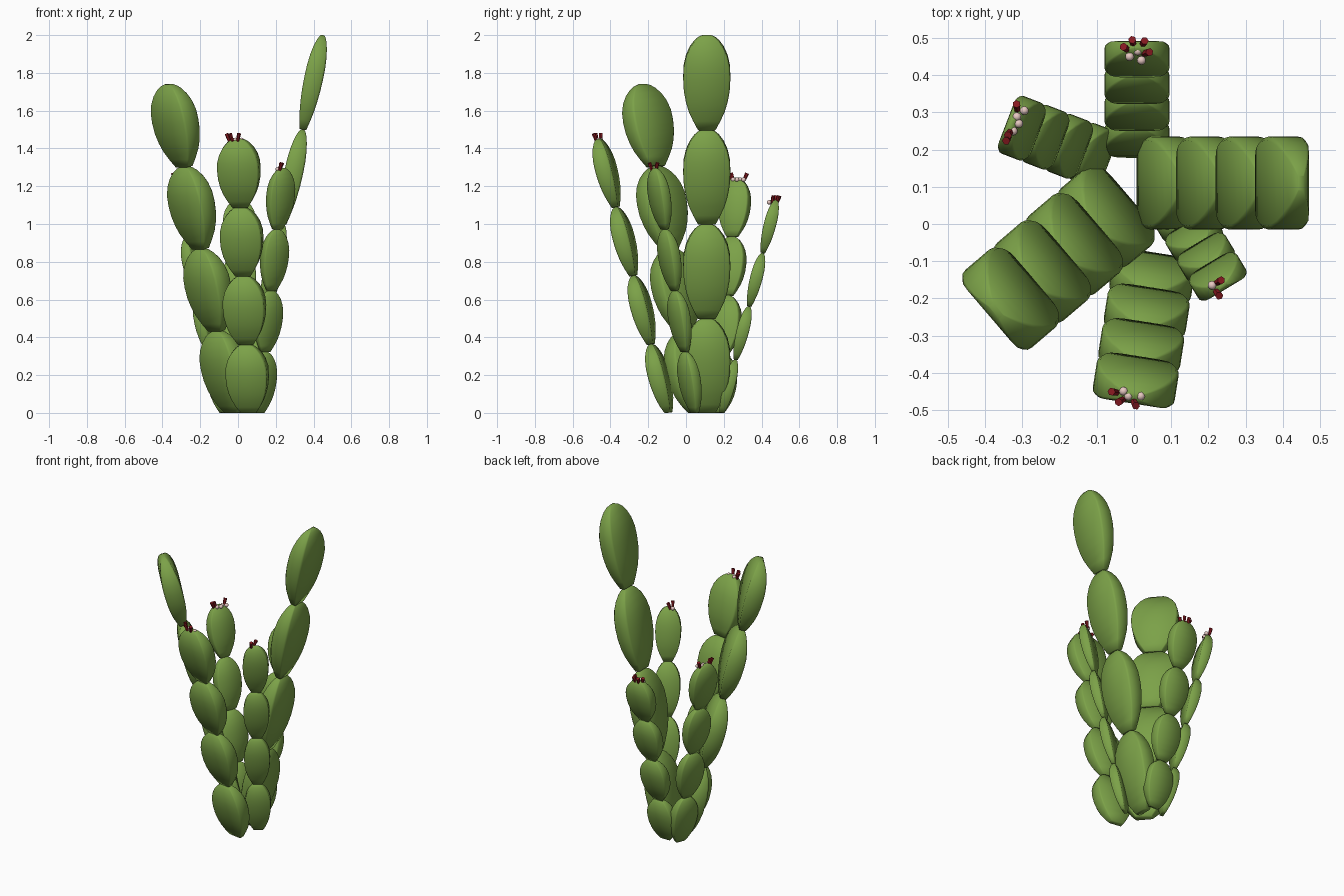
import bpy, bmesh, math
from mathutils import Vector, Matrix

if "Cube" in bpy.data.objects:
    bpy.data.objects.remove(bpy.data.objects["Cube"])


def material(name, rgb):
    m = bpy.data.materials.new(name)
    m.diffuse_color = (*rgb, 1)
    m.use_nodes = True
    m.node_tree.nodes["Principled BSDF"].inputs["Base Color"].default_value = m.diffuse_color
    return m


GREEN = material("cactus_green", (0.20, 0.36, 0.065))
RED = material("dark_red", (0.25, 0.01, 0.015))
PINK = material("pale_pink", (0.80, 0.58, 0.54))


def finish(bm, name, mat, smooth):
    bmesh.ops.recalc_face_normals(bm, faces=bm.faces)
    for f in bm.faces:
        f.smooth = smooth
    me = bpy.data.meshes.new(name)
    bm.to_mesh(me)
    bm.free()
    me.materials.append(mat)
    ob = bpy.data.objects.new(name, me)
    bpy.context.collection.objects.link(ob)
    return ob


# Pad profile: (fraction of length, fraction of full size)
PROFILE = [(0, .37), (.1, .58), (.2, .76), (.3, .88), (.42, .97), (.55, 1),
           (.67, .98), (.78, .88), (.87, .72), (.94, .52), (.98, .34), (1, .16)]


def add_pad(bm, base, azimuth, tilt, length, width, thick):
    # local x = outward thickness, y = width, z = along the pad
    mat = (Matrix.Translation(base) @ Matrix.Rotation(azimuth, 4, 'Z')
           @ Matrix.Rotation(tilt, 4, 'Y'))
    rings = []
    for t, s in PROFILE:
        hx, hy = thick / 2 * s, width / 2 * s
        c = min(hx, hy) * 0.2
        pts = [(hx, -hy + c), (hx, hy - c), (hx - c, hy), (-hx + c, hy),
               (-hx, hy - c), (-hx, -hy + c), (-hx + c, -hy), (hx - c, -hy)]
        ring = []
        for x, y in pts:
            p = mat @ Vector((x, y, t * length))
            p.z = max(p.z, 0)
            ring.append(bm.verts.new(p))
        rings.append(ring)
    for a, b in zip(rings, rings[1:]):
        for i in range(8):
            j = (i + 1) % 8
            bm.faces.new((a[i], a[j], b[j], b[i]))
    bm.faces.new(rings[0])
    bm.faces.new(rings[-1])


# Stems: name, base x, base y, azimuth, pad height, outward step, width, thickness
STEMS = [
    ("right", .025, .11, 0, .5, .106, .25, .10),
    ("back", .008, .19, 90, .282, .072, .175, .066),
    ("back_left", -.077, .171, 159, .311, .068, .166, .062),
    ("front_left", -.027, .06, 220.5, .435, .113, .275, .108),
    ("front", .057, -.093, 261, .363, .094, .223, .088),
    ("front_right", .112, .047, -59, .324, .062, .15, .056),
]
for name, bx, by, az, h, step, w, th in STEMS:
    a = math.radians(az)
    out = Vector((math.cos(a), math.sin(a), 0))
    for k in range(4):
        bm = bmesh.new()
        base = Vector((bx, by, 0)) + k * (out * step + Vector((0, 0, h)))
        add_pad(bm, base, a, math.atan2(step, h), math.hypot(step, h), w, th)
        finish(bm, f"{name}_pad_{k + 1}", GREEN, True)

# Blossoms on the tips: height, bud positions, red petal positions
BLOSSOMS = {
    "front": (1.445, [(-.028, -.45), (-.015, -.463), (.018, -.463)],
              [(-.053, -.452), (-.035, -.475), (.002, -.482)]),
    "back": (1.115, [(-.012, .45), (.01, .465), (.02, .44)],
             [(-.022, .472), (-.003, .488), (.025, .486), (.034, .46)]),
    "back_left": (1.235, [(-.295, .305), (-.315, .288), (-.31, .27), (-.325, .25)],
                  [(-.315, .315), (-.335, .245), (-.34, .23)]),
    "front_right": (1.29, [(.21, -.165)], [(.228, -.155), (.225, -.187)]),
}
for name, (z, buds, petals) in BLOSSOMS.items():
    # pale round buds
    bm = bmesh.new()
    for x, y in buds:
        bmesh.ops.create_icosphere(bm, subdivisions=2, radius=.012,
                                   matrix=Matrix.Translation((x, y, z)))
    finish(bm, f"{name}_buds", PINK, True)
    # flaring red petals, fanned away from the middle of the buds
    mid = Vector((sum(b[0] for b in buds), sum(b[1] for b in buds), 0)) / len(buds)
    bm = bmesh.new()
    for x, y in petals:
        d = (Vector((x, y, 0)) - mid).normalized() * .4 + Vector((0, 0, 1))
        rot = d.to_track_quat('Z', 'Y').to_matrix().to_4x4()
        bmesh.ops.create_cone(bm, cap_ends=True, segments=6, radius1=.008,
                              radius2=.011, depth=.042,
                              matrix=Matrix.Translation((x, y, z + .014)) @ rot)
    finish(bm, f"{name}_petals", RED, False)
